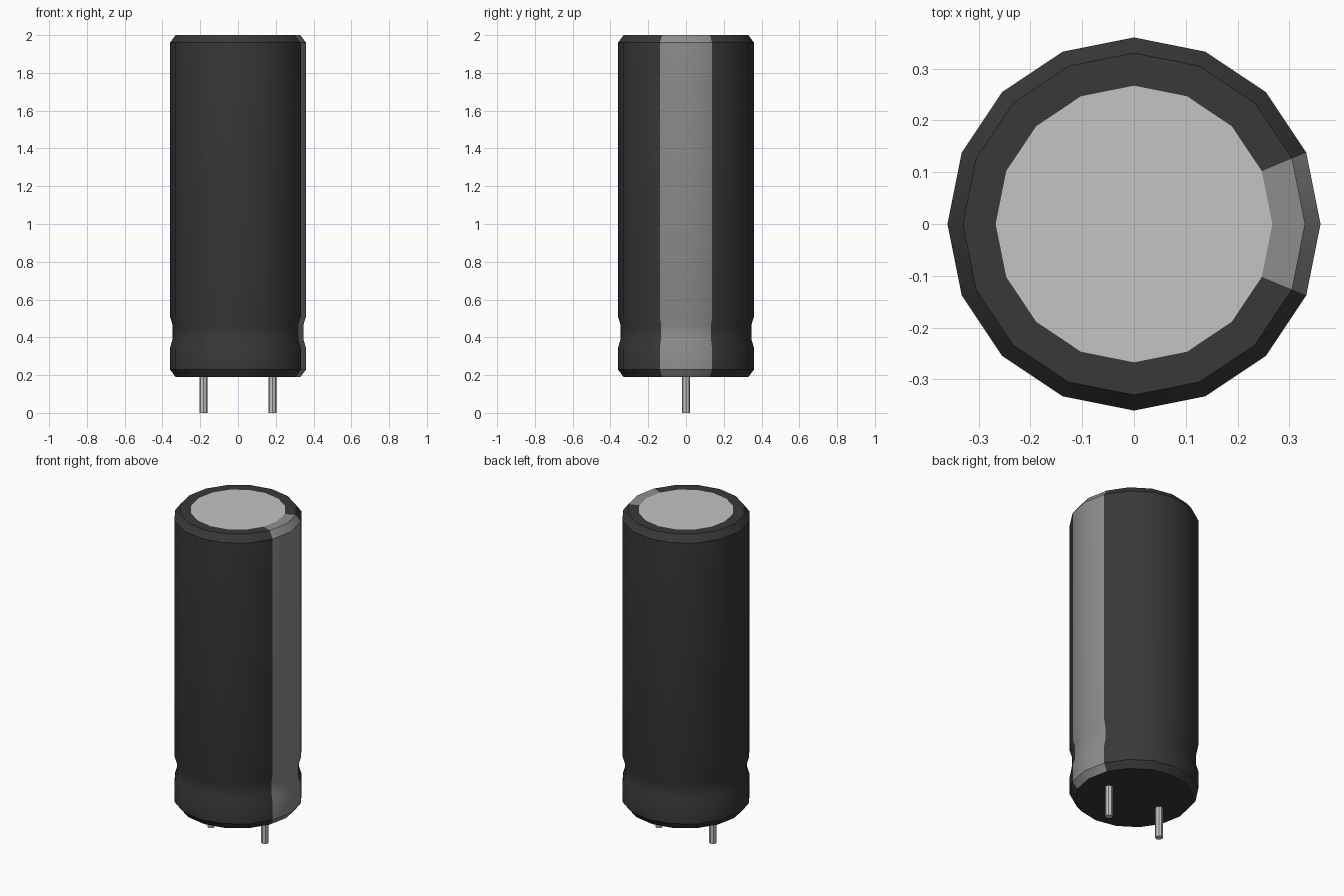
import bpy
import bmesh
from math import cos, sin, pi, radians

default = bpy.data.objects.get("Cube")
if default:
    bpy.data.objects.remove(default)


def make_material(name, rgb):
    mat = bpy.data.materials.new(name)
    mat.use_nodes = True
    mat.diffuse_color = (*rgb, 1)
    mat.node_tree.nodes["Principled BSDF"].inputs["Base Color"].default_value = (*rgb, 1)
    return mat


black = make_material("black sleeve", (0.04, 0.04, 0.04))
grey = make_material("grey stripe", (0.27, 0.27, 0.27))
silver = make_material("silver metal", (0.55, 0.55, 0.55))


def lathe(name, profile, sides, materials, location=(0, 0, 0)):
    """Revolve (radius, height) points about z and cap both ends."""
    bm = bmesh.new()
    rings = [[bm.verts.new((r * cos(2 * pi * i / sides), r * sin(2 * pi * i / sides), z))
              for i in range(sides)] for r, z in profile]
    for low, high in zip(rings, rings[1:]):
        for i in range(sides):
            j = (i + 1) % sides
            bm.faces.new((low[i], low[j], high[j], high[i]))
    bm.faces.new(rings[0][::-1])
    bm.faces.new(rings[-1])
    mesh = bpy.data.meshes.new(name)
    bm.to_mesh(mesh)
    bm.free()
    for mat in materials:
        mesh.materials.append(mat)
    obj = bpy.data.objects.new(name, mesh)
    obj.location = location
    bpy.context.collection.objects.link(obj)
    bpy.ops.object.select_all(action="DESELECT")
    obj.select_set(True)
    bpy.context.view_layer.objects.active = obj
    bpy.ops.object.shade_smooth_by_angle(angle=radians(30))
    return obj


# Can with chamfered ends, crimped groove and flat top rim
can_profile = [(0.33, 0.19), (0.36, 0.23), (0.36, 0.345), (0.346, 0.39),
               (0.346, 0.465), (0.36, 0.51), (0.36, 1.96), (0.33, 2.0), (0.267, 2.0)]
can = lathe("can", can_profile, 16, [black, grey, silver])

# Stripe on the two columns facing +x, bare metal on the top disc
for face in can.data.polygons:
    c = face.center
    if len(face.vertices) > 4:
        face.material_index = 2 if face.normal.z > 0 else 0
    elif c.x > 0 and abs(c.y) < 0.25 * c.x:
        face.material_index = 1

# Wire leads
for side, x in (("left", 0.183), ("right", -0.183)):
    lathe(side + "_lead", [(0.022, 0), (0.022, 0.2)], 8, [silver], (x, 0, 0))
